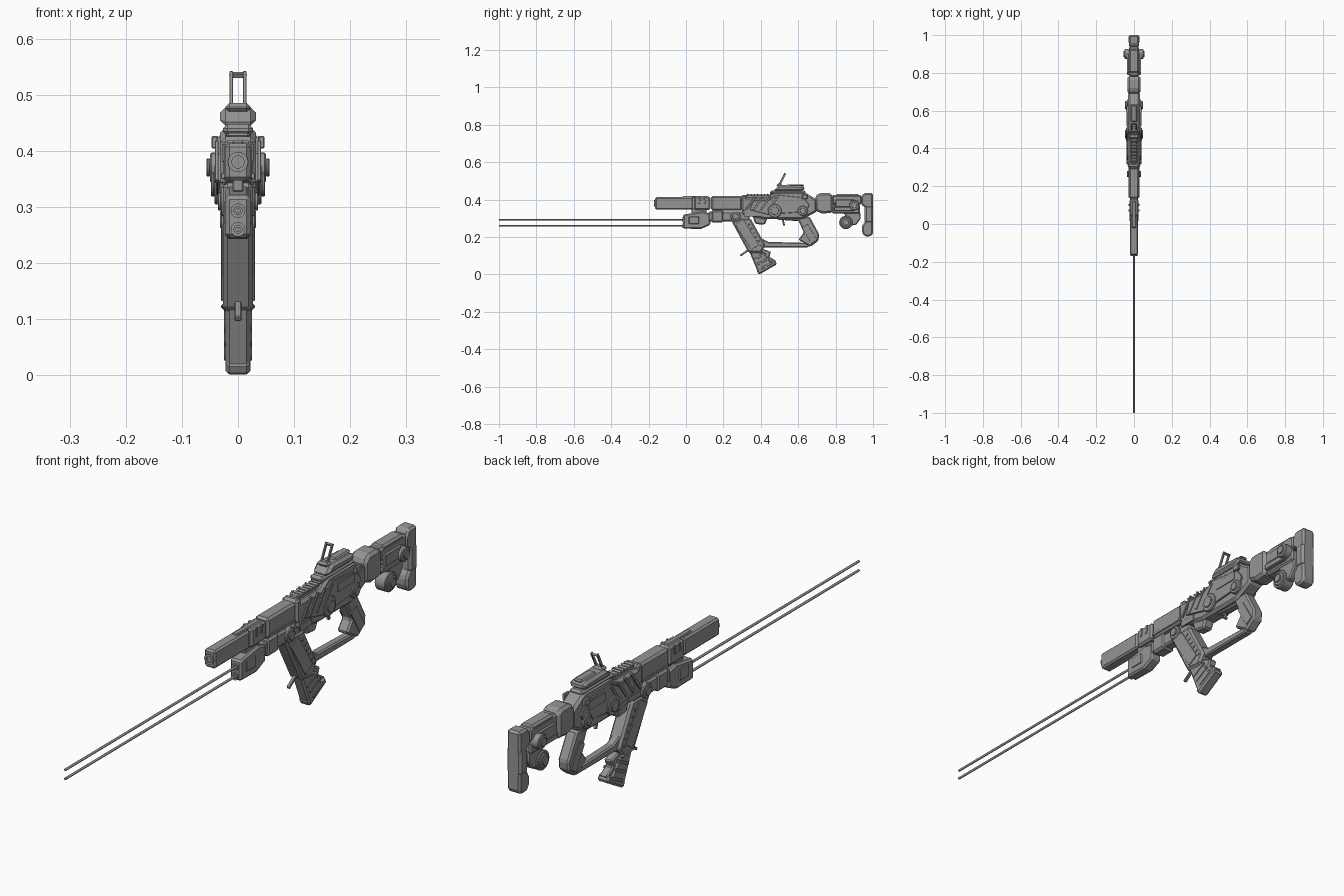
import bpy, bmesh, math
from mathutils import Vector, Matrix

old = bpy.data.objects.get("Cube")
if old:
    bpy.data.objects.remove(old)

GUNMETAL = (.3, .3, .3, 1)
grey = bpy.data.materials.new("gunmetal grey")
grey.use_nodes = True
grey.diffuse_color = GUNMETAL
grey.node_tree.nodes["Principled BSDF"].inputs["Base Color"].default_value = GUNMETAL

# Shared half widths along x, and the heights of the main axes
THIN, NARROW, SLIM, MEDIUM, FULL, WIDE = .003, .01, .016, .022, .027, .032
BORE, EMITTER, ROLLER = .38, .29, .278


def finish(name, bm, bevel=0, smooth=False):
    bmesh.ops.recalc_face_normals(bm, faces=bm.faces)
    mesh = bpy.data.meshes.new(name)
    bm.to_mesh(mesh)
    bm.free()
    mesh.materials.append(grey)
    part = bpy.data.objects.new(name, mesh)
    bpy.context.collection.objects.link(part)
    if bevel:
        modifier = part.modifiers.new("Bevel", "BEVEL")
        modifier.width = bevel
        modifier.segments = 1
        modifier.limit_method = "ANGLE"
    if smooth:
        bpy.context.view_layer.objects.active = part
        part.select_set(True)
        bpy.ops.object.shade_smooth_by_angle()
        part.select_set(False)


def plate(name, outline, half, on=None):
    """Thicken a (y, z) outline along x; 'on' seats a mirrored pair on a wider body."""
    bm = bmesh.new()
    centres = (0,) if on is None else (on, -on)
    for centre in centres:
        left, right = [[bm.verts.new((centre + side, y, z)) for y, z in outline]
                       for side in (-half, half)]
        bm.faces.new(left)
        bm.faces.new(right)
        for i in range(len(outline)):
            bm.faces.new((left[i - 1], left[i], right[i], right[i - 1]))
    finish(name, bm, bevel=half * .3)


def bar(name, start, end, height, half, on=None):
    """Rectangular block running from start to end in the (y, z) plane."""
    a, b = Vector(start), Vector(end)
    side = (b - a).orthogonal().normalized() * height / 2
    plate(name, [a - side, b - side, b + side, a + side], half, on)


def block(name, front, back, middle, height, half, on=None):
    bar(name, (front, middle), (back, middle), height, half, on)


def rod(name, a, b, radius, mirror=False, bevel=0):
    bm = bmesh.new()
    for side in (1, -1) if mirror else (1,):
        p, q = [Vector((x * side, y, z)) for x, y, z in (a, b)]
        turn = (q - p).to_track_quat("Z", "Y").to_matrix().to_4x4()
        bmesh.ops.create_cone(bm, cap_ends=True, segments=20, radius1=radius, radius2=radius,
                              depth=(q - p).length, matrix=Matrix.Translation((p + q) / 2) @ turn)
    finish(name, bm, bevel, smooth=True)


def tube(name, front, back, z, radius):
    rod(name, (0, front, z), (0, back, z), radius)


def knob(name, y, z, radius, reach):
    """Mirrored round boss with a smaller cap, standing out to 'reach'."""
    rim = reach - THIN * 2
    rod(name, (NARROW, y, z), (rim, y, z), radius, mirror=True, bevel=THIN)
    rod(name + "_cap", (rim, y, z), (reach, y, z), radius * .6, mirror=True, bevel=THIN / 2)


def collar(name, front, back, z, outer, inner):
    """Open ring around the y axis."""
    bm = bmesh.new()
    steps = [math.tau * i / 20 for i in range(20)]
    loops = [[bm.verts.new((r * math.cos(t), y, z + r * math.sin(t))) for t in steps]
             for r, y in ((outer, front), (outer, back), (inner, back), (inner, front))]
    for k in range(len(loops)):
        for i in range(len(steps)):
            bm.faces.new((loops[k][i], loops[k][i - 1], loops[k - 1][i - 1], loops[k - 1][i]))
    finish(name, bm, smooth=True)


def between(start, end, count):
    """Evenly spaced points from start to end."""
    a, b = Vector(start), Vector(end)
    return [a.lerp(b, i / (count - 1)) for i in range(count)]


# Suppressor and muzzle
block("suppressor", -.165, .04, BORE, .066, MEDIUM)
block("suppressor_rear", .044, .13, BORE, .07, MEDIUM + THIN)
block("suppressor_top_strip", -.02, .12, .413, NARROW, NARROW)
collar("muzzle_ring", -.17, -.16, BORE, outer=.018, inner=.011)
for p in between((.07, BORE), (.1, BORE), 2):
    bar("suppressor_vent", p, p + Vector((THIN, WIDE)), NARROW, THIN, on=MEDIUM + THIN)

# Twin beams and their emitter
for z in (EMITTER + THIN, .26):
    tube("beam", -1, 0, z, .0045)
    collar("emitter_lens", -.02, 0, z, outer=.013, inner=.007)
plate("emitter_body", [(-.015, .245), (.08, .243), (.13, .265), (.13, .325),
                       (.09, .336), (-.015, .32)], MEDIUM)
block("emitter_band", NARROW, .075, EMITTER, .05, MEDIUM + THIN)
block("emitter_mount", .03, .11, .34, FULL, NARROW)

# Handguard over the lower barrel
block("handguard", .135, .3, BORE, .076, FULL)
block("handguard_collar", .295, .325, BORE, .09, WIDE)
block("handguard_side_rail", .14, .29, .355, NARROW, THIN, on=FULL)
block("lower_handguard", .12, .34, .31, .052, MEDIUM)
block("lower_collar", .135, .2, .31, .066, FULL)
block("handguard_window", .31, .38, .32, MEDIUM, THIN, on=WIDE)
knob("foregrip_pivot", .265, .31, radius=FULL, reach=.036)

# Toothed top rail
block("top_rail", .32, .46, .415, MEDIUM, SLIM)
for y, z in between((.325, .427), (.45, .427), 8):
    block("rail_tooth", y, y + NARROW, z, NARROW, MEDIUM)

# Receiver with ribs, discs and covers
plate("receiver", [(.3, .32), (.42, .295), (.62, .295), (.7, .335), (.7, .4),
                   (.63, .442), (.48, .442), (.44, .412), (.3, .412)], WIDE)
plate("receiver_side", [(.34, .345), (.44, .32), (.64, .335), (.66, .37), (.63, .41),
                        (.49, .425), (.44, .395), (.36, .395)], THIN * 2, on=WIDE)
for p in between((.32, .345), (.44, .345), 4):
    bar("receiver_rib", p, p + Vector((.05, .07)), NARROW, THIN, on=WIDE + THIN * 2)
knob("receiver_disc", .475, .34, radius=.036, reach=.048)
knob("selector", .625, .34, radius=FULL, reach=.048)
block("ejection_cover", .52, .62, .39, WIDE, THIN, on=WIDE + THIN * 2)
block("charging_handle", .62, .65, .415, MEDIUM, THIN * 2, on=.041)
block("receiver_spine", .45, .64, .437, MEDIUM, FULL)
plate("underside_block", [(.37, .27), (.42, .265), (.45, .33), (.35, .33)], MEDIUM)

# Sight with a raised open frame
plate("sight_base", [(.465, .445), (.62, .445), (.64, .462), (.62, .475), (.5, .478)], WIDE)
block("sight_slide", .54, .63, .477, NARROW, SLIM)
block("sight_hinge", .485, .515, .477, SLIM, MEDIUM)
bar("sight_post", (.495, .47), (.53, .54), NARROW, THIN, on=.012)
bar("sight_crossbar", (.527, .53), (.53, .54), NARROW, SLIM)

# Slanted foregrip
plate("foregrip", [(.235, .3), (.345, .3), (.425, .155), (.395, .11), (.335, .115)], FULL)
bar("foregrip_panel", (.285, .28), (.37, .145), .05, THIN, on=FULL)
for p in between((.335, .27), (.4, .16), 6):
    bar("foregrip_stud", p, p + Vector((THIN, -THIN * 2)), NARROW, THIN, on=FULL)
bar("foregrip_lip", (.335, .125), (.41, .12), SLIM, FULL + THIN)
bar("foregrip_hook", (.29, .1), (.34, .135), NARROW, THIN * 2)

# Magazine below the foregrip
plate("magazine", [(.335, .13), (.405, .13), (.465, .055), (.385, NARROW)], MEDIUM)
bar("magazine_base", (.383, NARROW), (.48, .066), FULL, MEDIUM)
plate("magazine_spine", [(.4, .14), (.455, .12), (.445, .095), (.485, .07), (.4, .06)], SLIM)
for p in between((.365, .08), (.4, .03), 3):
    bar("magazine_rib", p, p + Vector((.06, WIDE)), NARROW, THIN, on=MEDIUM)

# Lower guard, trigger and rear grip
plate("lower_guard", [(.39, .2), (.44, .174), (.66, .168), (.655, .145), (.385, .145)], SLIM)
plate("trigger_housing", [(.48, .31), (.61, .31), (.6, .285), (.49, .292)], SLIM)
bar("trigger", (.515, .3), (.525, .262), NARROW, THIN * 2)
plate("rear_grip", [(.595, .3), (.66, .31), (.712, .215), (.708, .18), (.665, .147),
                    (.6, .185), (.63, .225)], MEDIUM)
bar("rear_grip_panel", (.635, .26), (.685, .175), .036, THIN, on=MEDIUM)

# Stock
tube("stock_neck", .66, .72, BORE, FULL)
plate("stock_block", [(.69, .34), (.73, .325), (.785, .33), (.785, .425), (.765, .435),
                      (.71, .435), (.69, .415)], WIDE + THIN)
block("stock_upper_bar", .78, .94, .4, .05, FULL)
block("stock_lower_bar", .78, .93, .35, .05, MEDIUM)
block("cheek_pad", .8, .925, .41, .04, MEDIUM + THIN)
block("stock_side_plate", .8, .9, BORE, .04, THIN * 2, on=WIDE)
block("stock_side_rod", .79, .9, .35, MEDIUM, NARROW, on=FULL)
knob("stock_knob", .9, .37, radius=FULL, reach=.056)
tube_ends = [(x, .855, ROLLER) for x in (-MEDIUM, MEDIUM)]
rod("stock_roller", *tube_ends, radius=.036, bevel=THIN)
knob("stock_roller_hub", .855, ROLLER, radius=FULL, reach=WIDE)
plate("roller_arm", [(.84, .34), (.93, .34), (.935, .3), (.91, .265), (.87, .26)], SLIM)

# Butt plate
plate("butt_plate", [(.935, .41), (.95, .435), (1, .435), (1, .215), (.985, .203),
                     (.955, .203), (.94, .225), (.94, .26), (.96, .285), (.96, .355),
                     (.935, .375)], FULL)
block("butt_band", .955, 1, .322, .095, FULL + THIN)
